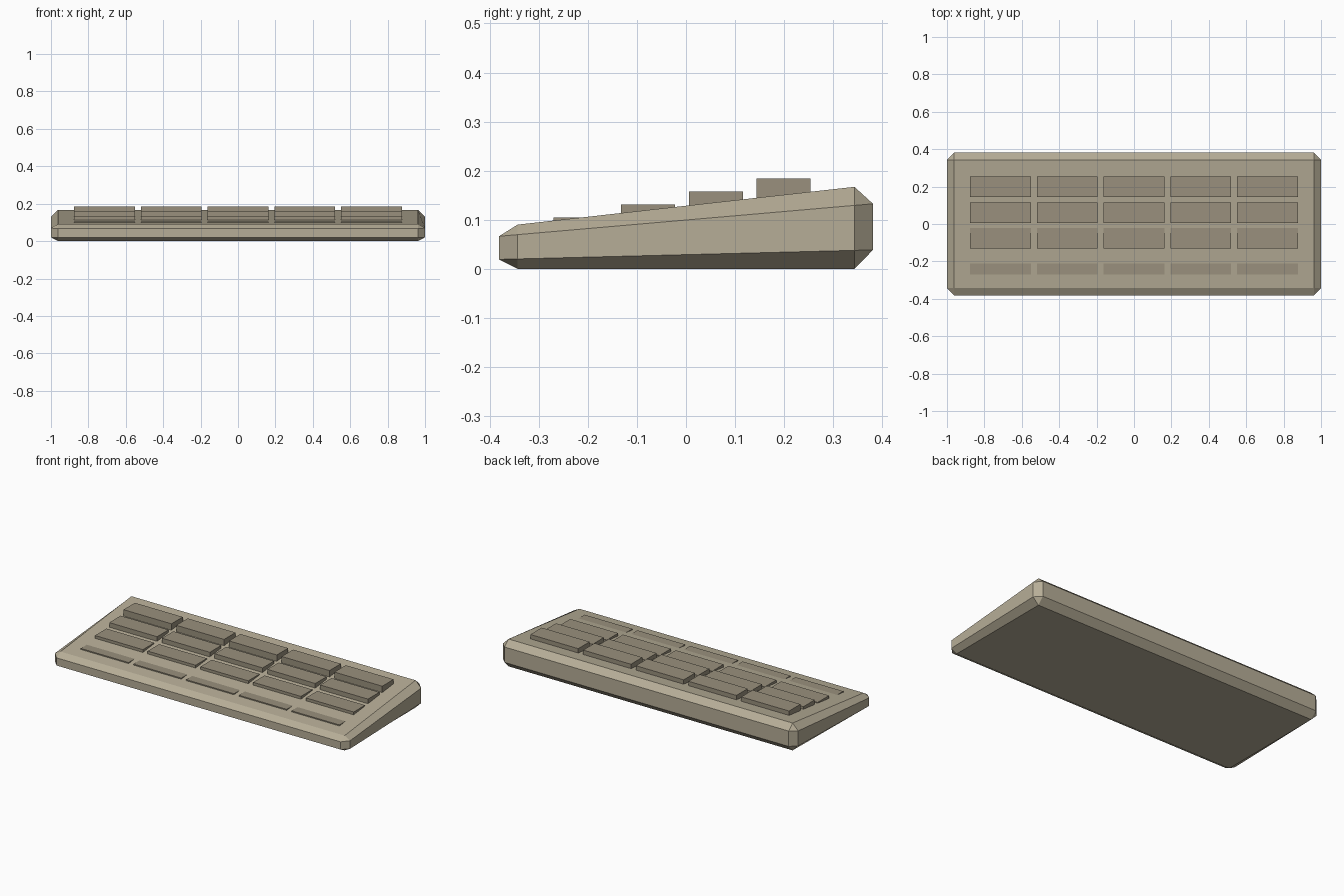
import bpy, bmesh
from mathutils import Matrix, Vector

if "Cube" in bpy.data.objects:
    bpy.data.objects.remove(bpy.data.objects["Cube"])


def material(name, rgb):
    m = bpy.data.materials.new(name)
    m.diffuse_color = (*rgb, 1)
    m.use_nodes = True
    m.node_tree.nodes["Principled BSDF"].inputs["Base Color"].default_value = m.diffuse_color
    return m


def box(name, center, size, mat, bevel=0.0, shape=None):
    bm = bmesh.new()
    bmesh.ops.create_cube(bm, size=1, matrix=Matrix.Translation(center) @ Matrix.Diagonal((*size, 1)))
    if bevel:
        bmesh.ops.bevel(bm, geom=bm.edges[:], offset=bevel, segments=1,
                        profile=0.5, affect='EDGES')
    if shape:
        for v in bm.verts:
            v.co = shape(v.co)
    me = bpy.data.meshes.new(name)
    bm.to_mesh(me)
    bm.free()
    me.materials.append(mat)
    ob = bpy.data.objects.new(name, me)
    bpy.context.collection.objects.link(ob)
    return ob


case_mat = material("case_beige", (0.47, 0.42, 0.31))
key_mat = material("key_brown", (0.32, 0.28, 0.205))

# Chamfered case, made into a wedge by scaling its height along y
HEIGHT = 0.168


def wedge(co):
    return Vector((co.x, co.y, co.z / HEIGHT * (0.1287 + 0.1122 * co.y)))


box("keyboard_case", (0, 0, HEIGHT / 2), (2, 0.762, HEIGHT), case_mat, 0.038, wedge)

# Level key blocks, each row stepped higher towards the back
KEY_H = 0.05
for row in range(4):
    y = -0.215 + 0.138 * row
    top = 0.105 + 0.0263 * row
    for col in range(5):
        x = (col - 2) * 0.357
        box(f"key_{row + 1}_{col + 1}", (x, y, top - KEY_H / 2), (0.324, 0.11, KEY_H), key_mat)
